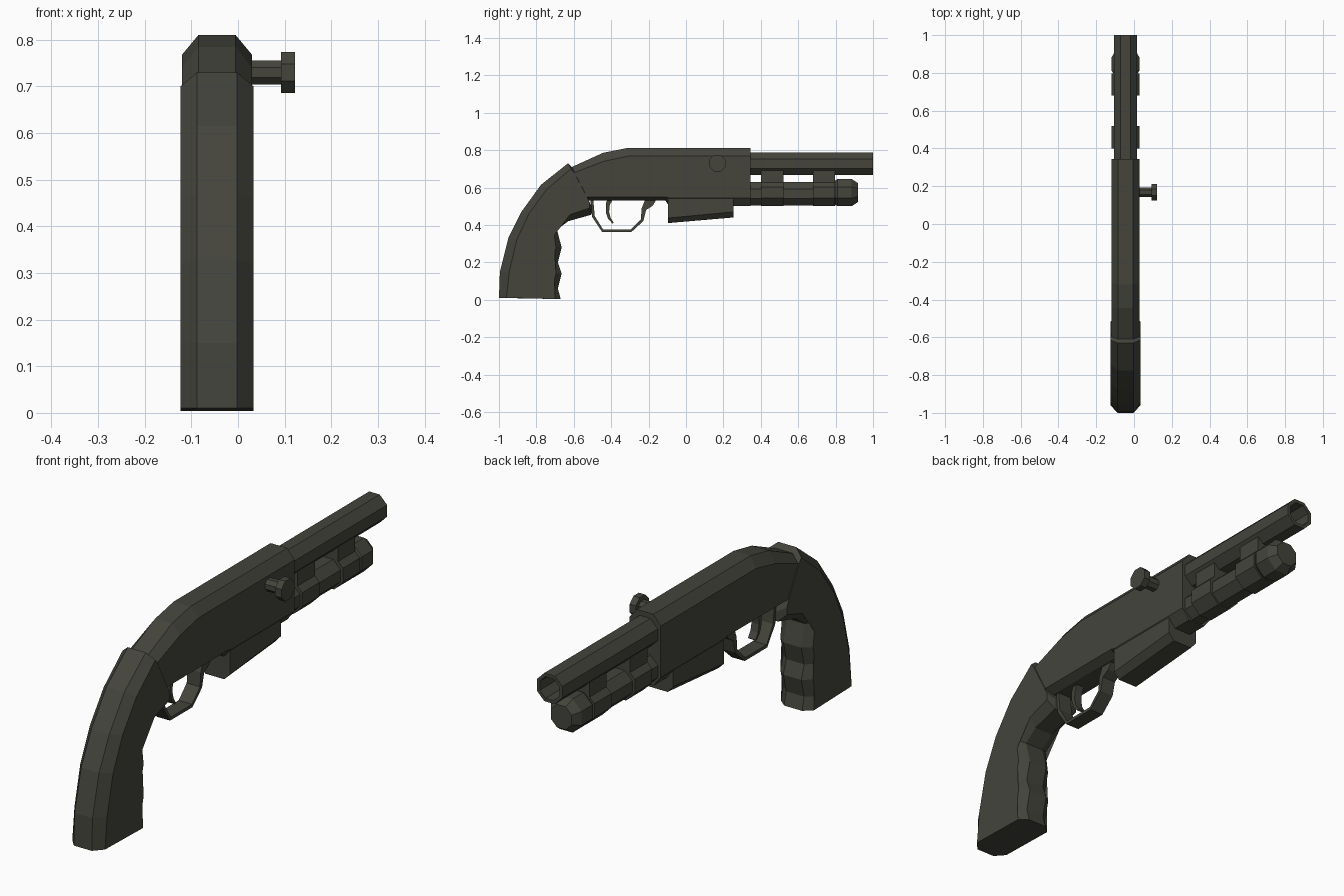
import bpy, bmesh, math
from mathutils import Matrix, Vector

if "Cube" in bpy.data.objects:
    bpy.data.objects.remove(bpy.data.objects["Cube"])

CX = -0.045  # centre plane of the body

mat = bpy.data.materials.new("dark olive gunmetal")
mat.diffuse_color = (0.058, 0.058, 0.046, 1)
mat.use_nodes = True
mat.node_tree.nodes["Principled BSDF"].inputs["Base Color"].default_value = mat.diffuse_color


def finish(bm, name):
    bmesh.ops.recalc_face_normals(bm, faces=bm.faces)
    me = bpy.data.meshes.new(name)
    bm.to_mesh(me)
    bm.free()
    me.materials.append(mat)
    ob = bpy.data.objects.new(name, me)
    bpy.context.collection.objects.link(ob)
    return ob


def slab(name, outer, inner, w_in, w_out):
    """Side outline (y, z) with bevelled edges: outer in the middle, inner on the sides."""
    bm = bmesh.new()
    rings = [[bm.verts.new((CX + x, y, z)) for y, z in pts]
             for x, pts in ((-w_out, inner), (-w_in, outer), (w_in, outer), (w_out, inner))]
    n = len(outer)
    for a, b in zip(rings, rings[1:]):
        for i in range(n):
            j = (i + 1) % n
            bm.faces.new((a[i], a[j], b[j], b[i]))
    caps = [bm.faces.new(rings[0]), bm.faces.new(rings[-1])]
    bmesh.ops.triangulate(bm, faces=caps)
    return finish(bm, name)


def prism(name, stations, origin, axis="Y", sides=8):
    """Turned part: stations are (distance along axis, apothem); flats face up and sideways."""
    bm = bmesh.new()
    rings = []
    for d, a in stations:
        r = a / math.cos(math.pi / sides)
        ring = []
        for k in range(sides):
            t = 2 * math.pi * (k + 0.5) / sides
            u, v = r * math.cos(t), r * math.sin(t)
            off = Vector((u, d, v)) if axis == "Y" else Vector((d, u, v))
            ring.append(bm.verts.new(Vector(origin) + off))
        rings.append(ring)
    for a, b in zip(rings, rings[1:]):
        for i in range(sides):
            j = (i + 1) % sides
            bm.faces.new((a[i], a[j], b[j], b[i]))
    bm.faces.new(rings[0])
    bm.faces.new(rings[-1])
    return finish(bm, name)


def strap(name, path, half, thick):
    """Flat band following a (y, z) path; thick holds one thickness per point."""
    bm = bmesh.new()
    rows = []
    for i, p in enumerate(path):
        a = Vector(path[max(i - 1, 0)])
        b = Vector(path[min(i + 1, len(path) - 1)])
        t = (b - a).normalized()
        n = Vector((-t.y, t.x)) * thick[i] / 2
        p = Vector(p)
        rows.append([bm.verts.new((CX + sx * half, q.x, q.y))
                     for sx, q in ((-1, p + n), (1, p + n), (1, p - n), (-1, p - n))])
    for a, b in zip(rows, rows[1:]):
        for i in range(4):
            j = (i + 1) % 4
            bm.faces.new((a[i], a[j], b[j], b[i]))
    bm.faces.new(rows[0])
    bm.faces.new(rows[-1])
    return finish(bm, name)


# Curved grip with finger grooves
grip_outer = [(-1.0, 0.01), (-0.995, 0.15), (-0.95, 0.33), (-0.88, 0.47), (-0.775, 0.615),
              (-0.63, 0.73), (-0.6, 0.70), (-0.535, 0.56), (-0.505, 0.50), (-0.505, 0.455),
              (-0.63, 0.42), (-0.69, 0.375), (-0.665, 0.28), (-0.685, 0.20), (-0.665, 0.14),
              (-0.685, 0.06), (-0.67, 0.004)]
grip_inner = [(-0.96, 0.01), (-0.945, 0.15), (-0.905, 0.32), (-0.84, 0.46), (-0.745, 0.59),
              (-0.615, 0.70), (-0.598, 0.68), (-0.535, 0.56), (-0.515, 0.52), (-0.515, 0.49),
              (-0.62, 0.455), (-0.71, 0.385), (-0.695, 0.28), (-0.715, 0.20), (-0.695, 0.14),
              (-0.715, 0.06), (-0.70, 0.004)]
slab("grip", grip_outer, grip_inner, 0.043, 0.0785)

# Receiver
slab("receiver",
     [(-0.61, 0.71), (-0.445, 0.785), (-0.32, 0.81), (0.345, 0.81), (0.345, 0.50),
      (-0.09, 0.50), (-0.11, 0.53), (-0.535, 0.53)],
     [(-0.61, 0.675), (-0.44, 0.74), (-0.31, 0.768), (0.345, 0.768), (0.345, 0.545),
      (-0.09, 0.545), (-0.11, 0.55), (-0.535, 0.55)], 0.04, 0.075)

# Loading housing below the receiver
slab("loading_housing",
     [(-0.095, 0.55), (0.255, 0.55), (0.255, 0.44), (-0.095, 0.41)],
     [(-0.095, 0.55), (0.255, 0.55), (0.255, 0.47), (-0.095, 0.437)], 0.045, 0.072)

# Hollow barrel
prism("barrel", [(0.30, 0.061), (1.0, 0.061), (1.0, 0.047), (0.80, 0.047)], (CX, 0, 0.727))

# Magazine tube with bevelled end cap
prism("magazine_tube", [(0.30, 0.062), (0.80, 0.062)], (CX, 0, 0.567))
prism("tube_cap", [(0.795, 0.062), (0.81, 0.073), (0.885, 0.073), (0.92, 0.05)], (CX, 0, 0.573))

# Two collars clamping the tube to the barrel
for label, y0, y1 in (("rear", 0.40, 0.52), ("front", 0.68, 0.797)):
    prism(label + "_collar", [(y0, 0.073), (y1, 0.073)], (CX, 0, 0.573))
    bm = bmesh.new()
    bmesh.ops.create_cube(bm, size=1, matrix=Matrix.Translation((CX, (y0 + y1) / 2, 0.65))
                          @ Matrix.Diagonal((0.10, y1 - y0, 0.11, 1)))
    finish(bm, label + "_collar_neck")

# Charging handle on the right side
prism("charging_handle", [(0.0, 0.026), (0.092, 0.026), (0.092, 0.044), (0.122, 0.044)],
      (0, 0.168, 0.73), axis="X")

# Trigger guard and trigger
strap("trigger_guard",
      [(-0.503, 0.55), (-0.503, 0.53), (-0.495, 0.445), (-0.445, 0.368), (-0.295, 0.368),
       (-0.235, 0.425), (-0.225, 0.485), (-0.20, 0.515), (-0.19, 0.54)],
      0.032, [0.015, 0.015, 0.015, 0.014, 0.014, 0.016, 0.025, 0.05, 0.06])
strap("trigger",
      [(-0.40, 0.55), (-0.418, 0.51), (-0.42, 0.47), (-0.41, 0.435), (-0.39, 0.41)],
      0.018, [0.03, 0.022, 0.018, 0.014, 0.008])
